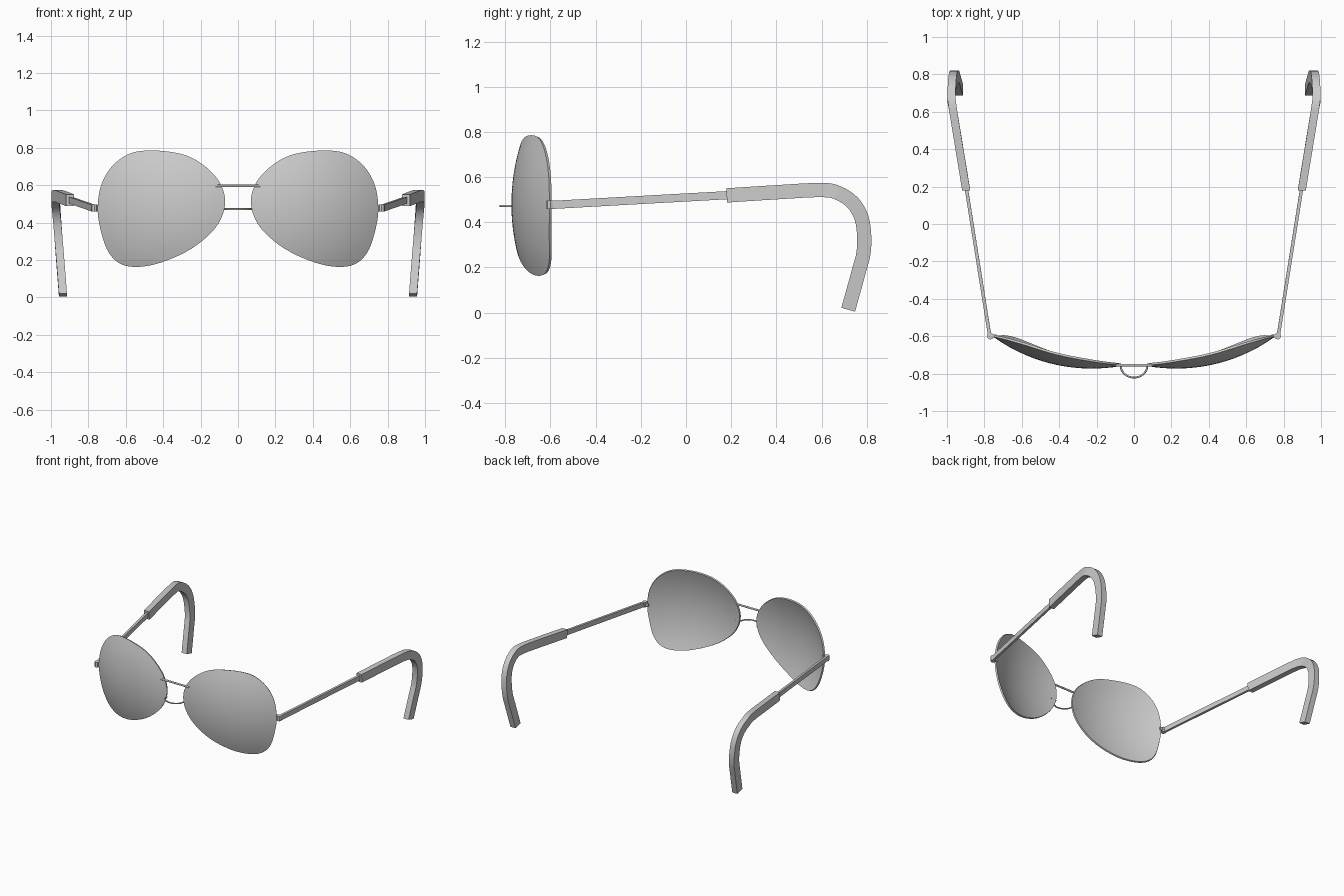
import bpy, bmesh, math
from mathutils import Vector

cube = bpy.data.objects.get("Cube")
if cube:
    bpy.data.objects.remove(cube, do_unlink=True)

grey = bpy.data.materials.new("plain_grey")
grey.use_nodes = True
COLOR = (0.6, 0.6, 0.6, 1)
grey.diffuse_color = COLOR
grey.node_tree.nodes["Principled BSDF"].inputs["Base Color"].default_value = COLOR


def spline(points, steps, closed=False):
    """Smooth Catmull-Rom samples through the points."""
    pts = [Vector(p) for p in points]
    n = len(pts)
    get = (lambda i: pts[i % n]) if closed else (lambda i: pts[max(0, min(n - 1, i))])
    out = []
    for i in range(n if closed else n - 1):
        a, b, c, d = (get(i + k) for k in (-1, 0, 1, 2))
        for s in range(steps):
            t = s / steps
            out.append(b + (c - a) * (t / 2) + (2 * a - 5 * b + 4 * c - d) * (t * t / 2)
                       + (3 * b - a - 3 * c + d) * (t ** 3 / 2))
    if not closed:
        out.append(pts[-1])
    return out


def loft(name, rings, side):
    """Skin consecutive rings, cap both ends, and mirror by side."""
    bm = bmesh.new()
    loops = [[bm.verts.new((p[0] * side, p[1], p[2])) for p in ring] for ring in rings]
    n = len(loops[0])
    for a, b in zip(loops, loops[1:]):
        for i in range(n):
            j = (i + 1) % n
            bm.faces.new((a[i], a[j], b[j], b[i]))
    bm.faces.new(loops[0])
    bm.faces.new(loops[-1])
    bmesh.ops.recalc_face_normals(bm, faces=bm.faces[:])
    mesh = bpy.data.meshes.new(name)
    bm.to_mesh(mesh)
    bm.free()
    mesh.shade_smooth()
    mesh.set_sharp_from_angle(angle=math.radians(35))
    mesh.materials.append(grey)
    obj = bpy.data.objects.new(name, mesh)
    bpy.context.collection.objects.link(obj)
    return obj


def bar(name, path, width, height, side):
    """Sweep a rectangle along a path that bends in the side plane."""
    rings = []
    for i, p in enumerate(path):
        t = path[min(i + 1, len(path) - 1)] - path[max(i - 1, 0)]
        up = Vector((0, -t.z, t.y)).normalized() * (height / 2)
        across = Vector((width / 2, 0, 0))
        rings.append([p - across - up, p + across - up, p + across + up, p - across + up])
    return loft(name, rings, side)


def wire(name, path, radius):
    curve = bpy.data.curves.new(name, "CURVE")
    curve.dimensions = "3D"
    curve.bevel_depth = radius
    curve.bevel_resolution = 2
    curve.use_fill_caps = True
    line = curve.splines.new("POLY")
    line.points.add(len(path) - 1)
    for point, p in zip(line.points, path):
        point.co = (*p, 1)
    curve.materials.append(grey)
    obj = bpy.data.objects.new(name, curve)
    bpy.context.collection.objects.link(obj)


# Lens outline as (x, z), laid on a sphere
outline = spline([(.07, .49), (.09, .60), (.165, .692), (.28, .76), (.435, .785), (.57, .772),
                  (.67, .705), (.73, .605), (.75, .49), (.74, .385), (.70, .256), (.635, .183),
                  (.54, .163), (.41, .187), (.25, .26), (.122, .37)], 5, closed=True)
centre = Vector((.226, .127, .48))
middle = Vector((.41, .48))
RADIUS, THICK = .9, .012


def lens_ring(scale, radius):
    ring = []
    for p in outline:
        x, z = middle + (p - middle) * scale
        dx, dz = x - centre.x, z - centre.z
        d = Vector((dx, -math.sqrt(RADIUS ** 2 - dx * dx - dz * dz), dz))
        ring.append(centre + d * (radius / RADIUS))
    return ring


scales = [.04] + [k / 8 for k in range(1, 9)]
lens_rings = [lens_ring(s, RADIUS) for s in scales]
lens_rings += [lens_ring(s, RADIUS - THICK) for s in reversed(scales)]

# Temple arm and ear hook paths
arm_path = [Vector((.772, -.595, .477)), Vector((.898, .20, .521))]
hook_yz = [(.18, .519), (.40, .533), (.60, .543), (.675, .529), (.738, .487), (.777, .42),
           (.789, .335), (.785, .26), (.767, .19), (.718, .013)]
hook_path = []
for y, z in spline(hook_yz, 4):
    outward = .897 + .164 * (y - .18)
    hook_path.append(Vector((min(outward, .935 + .078 * z), y, z)))

for side, label in ((1, "left"), (-1, "right")):
    loft(label + "_lens", lens_rings, side)
    bar(label + "_temple_arm", arm_path, .018, .036, side)
    bar(label + "_ear_hook", hook_path, .043, .063, side)
    # Hinge barrel and the tab that holds it to the lens
    barrel = [[(.768 + .018 * math.cos(a * math.tau / 8), -.6 + .018 * math.sin(a * math.tau / 8), z)
               for a in range(8)] for z in (.459, .496)]
    loft(label + "_hinge", barrel, side)
    bar(label + "_hinge_tab", [Vector((.752, -.606, .478)), Vector((.752, -.59, .478))],
        .035, .024, side)

# Bridge: straight upper bar and bowed lower wire
wire("upper_bridge", [(-.12, -.755, .596), (.12, -.755, .596)], .007)
bow = [(.072 * math.cos(a * math.pi / 16), -.755 - .066 * math.sin(a * math.pi / 16), .472)
       for a in range(17)]
wire("lower_bridge", [(.115, -.757, .472)] + bow + [(-.115, -.757, .472)], .005)
